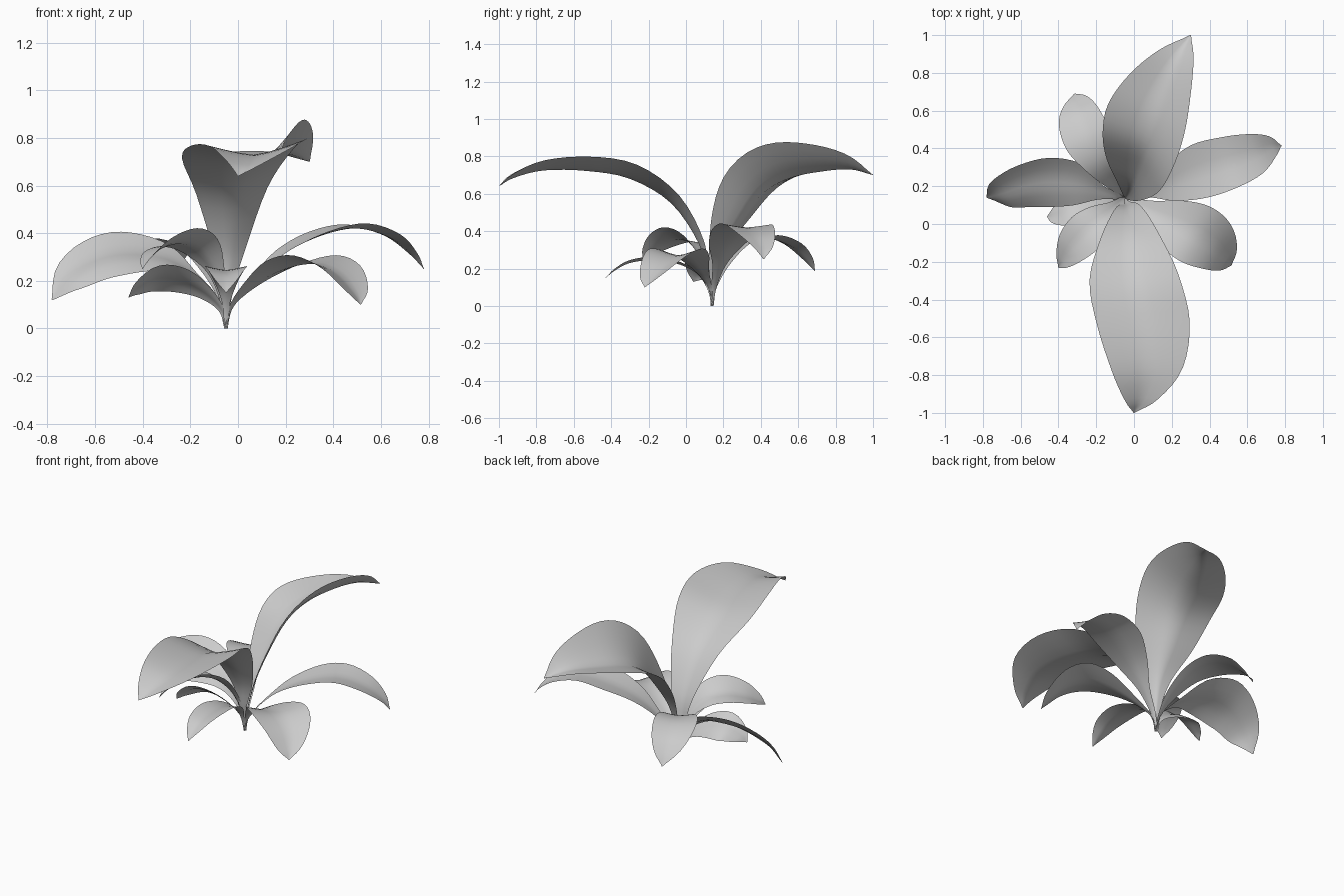
import bpy, bmesh, math
from mathutils import Vector

grey = bpy.data.materials.new("leaf_grey")
grey.diffuse_color = (0.6, 0.6, 0.6, 1)
ROOT = (-0.05, 0.14, 0.0, 0.008)
ACROSS = (-1, -0.8, -0.55, -0.28, 0, 0.28, 0.55, 0.8, 1)


def spline(pts, sub=4):
    """Smooth curve through (x, y, z, half width) stations."""
    p = [Vector(q) for q in pts]
    p = [2 * p[0] - p[1]] + p + [2 * p[-1] - p[-2]]
    out = []
    for i in range(1, len(p) - 2):
        a, b, c, d = p[i - 1:i + 3]
        for k in range(sub):
            t = k / sub
            out.append(0.5 * (2 * b + (c - a) * t + (2 * a - 5 * b + 4 * c - d) * t * t
                              + (3 * b - a - 3 * c + d) * t ** 3))
    return out + [p[-2]]


def leaf(name, lift_left, lift_right, twist, *stations):
    """Curved blade: midrib path with half widths, edges lifted off the midrib."""
    path = spline((ROOT,) + stations)
    tip = Vector(stations[-1][:3]) - Vector(ROOT[:3])
    side = Vector((tip.y, -tip.x, 0)).normalized()
    bm = bmesh.new()
    rows = []
    for i, q in enumerate(path):
        a, b = path[max(i - 1, 0)], path[min(i + 1, len(path) - 1)]
        tangent = (b - a).to_3d().normalized()
        normal = side.cross(tangent).normalized()
        w = max(q[3], 0.002)
        turn = twist * i / (len(path) - 1)
        row = []
        for u in ACROSS:
            lift = (lift_right + turn if u > 0 else lift_left - turn) * abs(u) ** 1.3
            row.append(bm.verts.new(q.to_3d() + side * (u * w) + normal * (lift * w)))
        rows.append(row)
    for r, s in zip(rows, rows[1:]):
        for j in range(len(ACROSS) - 1):
            bm.faces.new((r[j], r[j + 1], s[j + 1], s[j])).smooth = True
    mesh = bpy.data.meshes.new(name)
    bm.to_mesh(mesh)
    bm.free()
    mesh.materials.append(grey)
    bpy.context.collection.objects.link(bpy.data.objects.new(name, mesh))


# Two tall leaves
leaf("tall_front_leaf", 0.45, 0.05, 0.22,
     (-.045, .11, .15, .02), (-.035, .07, .33, .07), (-.025, -.08, .55, .15),
     (0, -.3, .68, .235), (.05, -.53, .722, .245), (.07, -.76, .725, .19),
     (.04, -.92, .685, .09), (0, -1, .64, 0))
leaf("tall_back_leaf", 0.12, 0.85, 0,
     (-.04, .15, .12, .02), (-.02, .2, .3, .07), (0, .3, .46, .15),
     (.03, .42, .61, .205), (.07, .56, .685, .22), (.14, .73, .72, .175),
     (.22, .88, .73, .1), (.3, 1, .7, 0))

# Long side leaves
leaf("right_leaf", 0.12, 0.15, 0,
     (-.02, .15, .1, .015), (.08, .18, .22, .04), (.2, .22, .32, .1),
     (.35, .28, .39, .145), (.5, .325, .42, .14), (.64, .37, .38, .11),
     (.73, .41, .31, .055), (.78, .415, .25, 0))
leaf("left_leaf", 0.1, 0.0, 1.25,
     (-.08, .145, .12, .015), (-.18, .17, .22, .04), (-.3, .21, .29, .11),
     (-.45, .22, .31, .13), (-.58, .2, .29, .11), (-.7, .16, .22, .07),
     (-.78, .14, .12, 0))

# Short lower leaves
leaf("front_right_leaf", 0.0, 0.45, -0.4,
     (-.02, .125, .1, .015), (.08, .07, .19, .06), (.2, .01, .25, .13),
     (.32, -.05, .27, .165), (.42, -.11, .23, .14), (.49, -.18, .15, .075),
     (.515, -.22, .1, 0))
leaf("front_left_leaf", 0.6, -0.1, 0,
     (-.065, .13, .12, .015), (-.1, .09, .24, .04), (-.17, .03, .33, .09),
     (-.25, -.04, .355, .11), (-.33, -.12, .33, .09), (-.38, -.19, .285, .045),
     (-.4, -.23, .25, 0))
leaf("low_front_leaf", 0.2, 0.2, 0,
     (-.05, .11, .1, .015), (-.05, .05, .18, .045), (-.05, -.06, .23, .075),
     (-.05, -.18, .245, .09), (-.05, -.3, .23, .075), (-.05, -.38, .19, .04),
     (-.05, -.43, .15, 0))
leaf("low_left_leaf", 0.65, -0.65, 0,
     (-.07, .135, .08, .015), (-.14, .12, .15, .04), (-.24, .1, .2, .075),
     (-.34, .08, .21, .085), (-.42, .055, .17, .05), (-.46, .04, .13, 0))
leaf("back_left_leaf", 0.15, 0.15, 0,
     (-.06, .16, .1, .015), (-.1, .22, .22, .05), (-.17, .32, .33, .09),
     (-.24, .44, .36, .125), (-.29, .56, .32, .115), (-.31, .64, .25, .07),
     (-.315, .69, .185, 0))
